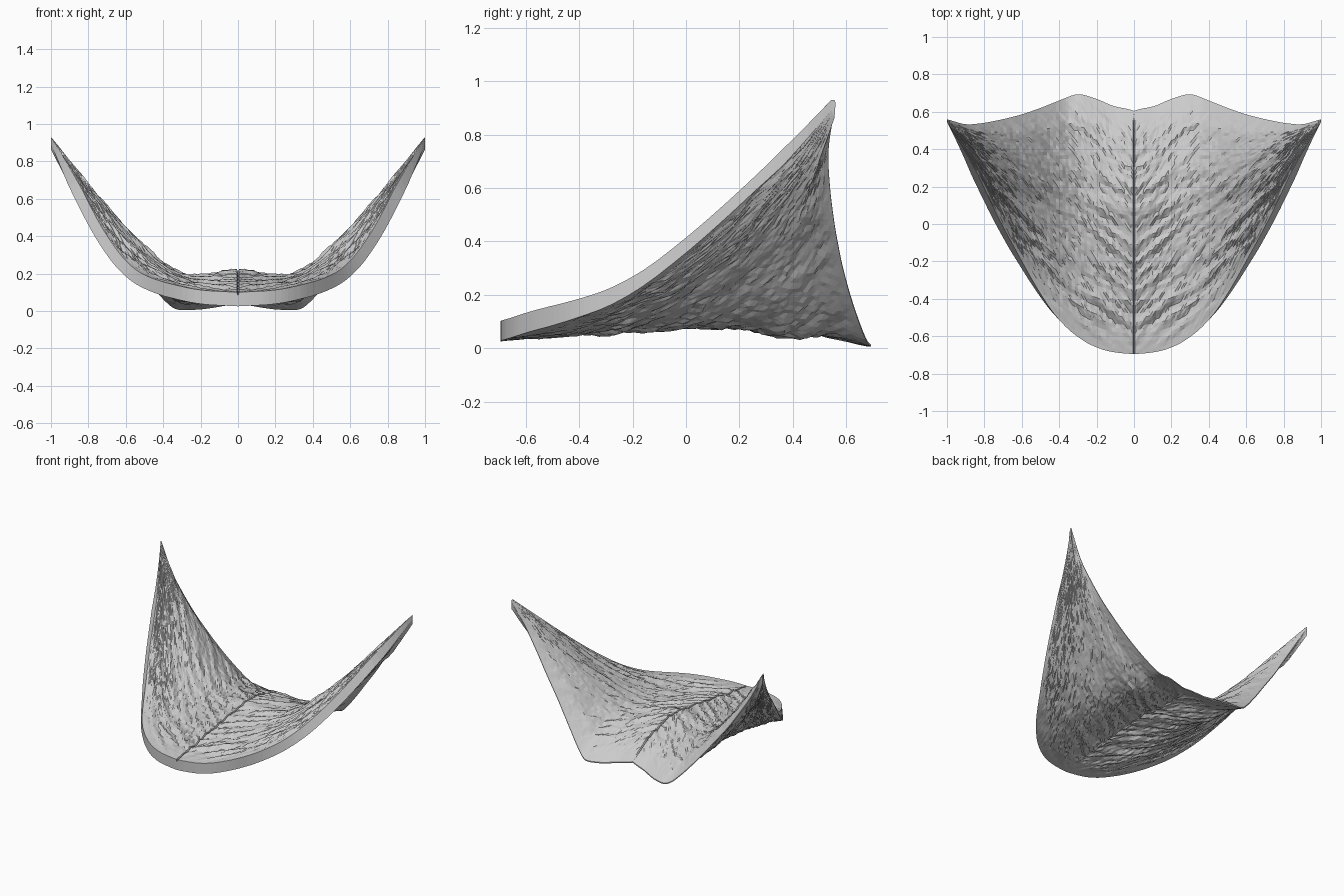
import bpy, bmesh, random
from mathutils import noise

if "Cube" in bpy.data.objects:
    bpy.data.objects.remove(bpy.data.objects["Cube"])

random.seed(4)

# profile curves along x for one half: front rim, raised crest, back edge
FRONT_Y = [(0, -.695), (.1, -.69), (.2, -.665), (.3, -.61), (.4, -.52), (.5, -.39),
           (.6, -.22), (.7, -.05), (.8, .15), (.9, .37), (1, .545)]
FRONT_Z = [(0, .1), (.2, .11), (.3, .13), (.4, .155), (.5, .185), (.6, .245),
           (.7, .37), (.8, .54), (.9, .75), (1, .93)]
CREST_Z = [(0, .25), (.1, .235), (.2, .21), (.3, .215), (.4, .28), (.6, .49), (.8, .7), (1, .93)]
BACK_Y = [(0, .605), (.05, .62), (.1, .625), (.2, .67), (.3, .7), (.4, .66), (.5, .62),
          (.6, .585), (.7, .56), (.8, .54), (.9, .53), (1, .56)]
BACK_Z = [(0, .05), (.1, .03), (.2, .015), (.34, .012), (.42, .09), (.53, .22), (.63, .35),
          (.73, .48), (.88, .71), (1, .92)]
THICK = [(0, .075), (.4, .1), (.75, .13), (1, .008)]
LEAN = [(0, 0), (.4, 0), (.65, .015), (.85, .018), (1, 0)]   # rim face leans outwards


def sample(pts, t):
    for (a, p), (b, q) in zip(pts, pts[1:]):
        if t <= b:
            return p + (q - p) * (t - a) / (b - a)
    return pts[-1][1]


def soft(pts, t, reach=.06):
    """Rounded version of a broken-line profile, exact at both ends."""
    r = min(reach, t, 1 - t)
    return sum(sample(pts, t + r * k / 2) for k in (-2, -1, 0, 1, 2)) / 5


def surface_point(x, v, bottom):
    y0, y1 = soft(FRONT_Y, x), soft(BACK_Y, x, .03)
    y = y0 + (y1 - y0) * v
    ribs = [(0, soft(FRONT_Z, x)), (.76, soft(CREST_Z, x)), (1, soft(BACK_Z, x, .03))]
    z = soft(ribs, v, .16)
    # feathery grooves sweeping out and back from the centre crease
    along, across = .75 * x + .66 * y, .75 * y - .66 * x
    fade = min(1, v * 8, (1 - v) * 8, (1 - x) * 8)
    z += .018 * fade * noise.noise((along * 5, across * 27, 7 if bottom else 0))
    z += .004 * fade * random.uniform(-1, 1)
    lean = sample(LEAN, x)
    if bottom:
        z -= sample(THICK, v) * min(1, .5 + (1 - x) * 5) * (1 - 15 * lean * (1 - v))
    elif x == 0:
        z -= .018 * min(1, (1 - v) * 8)      # centre groove
    px = x if x == 0 else x + (lean if bottom else -lean) * (1 - v)
    return px, y, max(0, z)


# curved shell: top and underside grids joined by rim strips
N, M = 60, 60
columns = [0, .006] + [i / N for i in range(1, N + 1)]
N = len(columns) - 1
bm = bmesh.new()
top, under = [[[bm.verts.new(surface_point(x, j / M, b)) for j in range(M + 1)]
               for x in columns] for b in (False, True)]
for g in (top, under):
    for i in range(N):
        for j in range(M):
            a, b, c, d = g[i][j], g[i + 1][j], g[i + 1][j + 1], g[i][j + 1]
            bm.faces.new((a, b, c))
            bm.faces.new((a, c, d))
for j in (0, M):
    for i in range(N):
        bm.faces.new((top[i][j], under[i][j], under[i + 1][j], top[i + 1][j]))
for j in range(M):
    bm.faces.new((top[N][j], under[N][j], under[N][j + 1], top[N][j + 1]))
bmesh.ops.recalc_face_normals(bm, faces=bm.faces)

me = bpy.data.meshes.new("winged_shell")
bm.to_mesh(me)
bm.free()
shell = bpy.data.objects.new("winged_shell", me)
bpy.context.collection.objects.link(shell)

# mirror the second half across the centre crease
mirror = shell.modifiers.new("mirror", 'MIRROR')
mirror.use_axis[0] = True
mirror.merge_threshold = .0005
